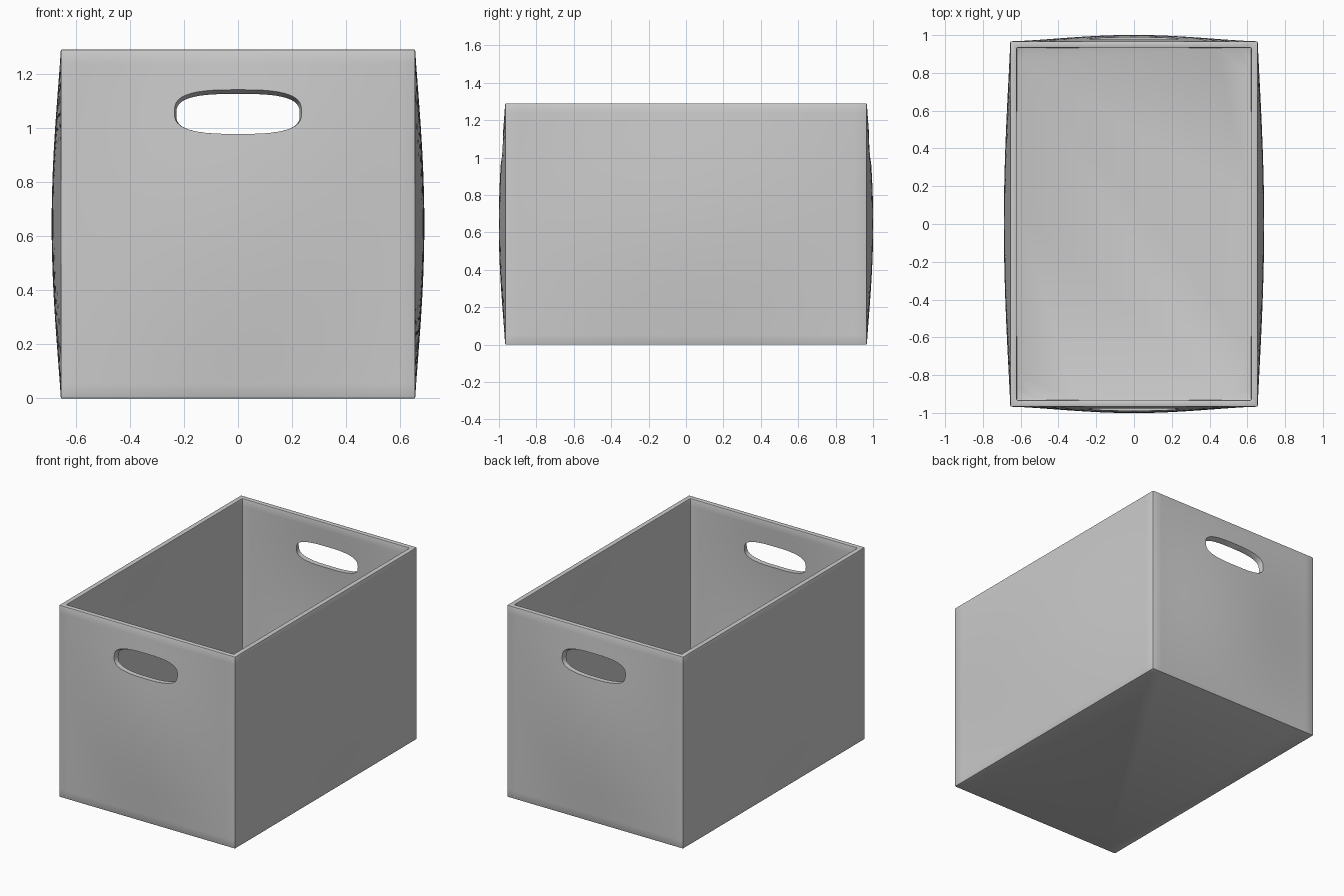
import bpy, bmesh, math

if "Cube" in bpy.data.objects:
    bpy.data.objects.remove(bpy.data.objects["Cube"])

H, HX, HY, BULGE, WALL, FLOOR = 1.29, 0.655, 0.967, 0.034, 0.034, 0.035
NX, NY, NZ = 20, 28, 24


def ring(bm, z, inset):
    """Rectangular wall loop at height z, bowed outwards mid-panel."""
    rise = math.sin(math.pi * z / H) ** 1.1 if 0 < z < H else 0
    hx, hy = HX - inset, HY - inset
    bow = lambda t, p: BULGE * rise * max(0, math.sin(math.pi * t)) ** p
    pts = []
    for s in (-1, 1):
        for i in range(NX):
            t = i / NX
            pts.append((-s * hx * (2 * t - 1), s * (hy + bow(t, 1.4))))
        for i in range(NY):
            t = i / NY
            pts.append((-s * (hx + bow(t, 1.1)), -s * hy * (2 * t - 1)))
    # start each half on the matching corner so that the loop closes
    return [bm.verts.new((x, y, z)) for x, y in pts]


def skin(bm, loops):
    """Join successive loops and cap both ends."""
    for a, b in zip(loops, loops[1:]):
        for i in range(len(a)):
            j = (i + 1) % len(a)
            bm.faces.new((a[i], a[j], b[j], b[i]))
    bm.faces.new(loops[0][::-1])
    bm.faces.new(loops[-1])


def finish(bm, name):
    bmesh.ops.recalc_face_normals(bm, faces=bm.faces)
    me = bpy.data.meshes.new(name)
    bm.to_mesh(me)
    bm.free()
    ob = bpy.data.objects.new(name, me)
    bpy.context.collection.objects.link(ob)
    return ob


# bin body: outer walls up, over the rim, inner walls down
bm = bmesh.new()
loops = [ring(bm, H * i / NZ, 0) for i in range(NZ + 1)]
loops += [ring(bm, H + (FLOOR - H) * i / NZ, WALL) for i in range(NZ + 1)]
skin(bm, loops)
body = finish(bm, "storage_bin")
bev = body.modifiers.new("soft_edges", 'BEVEL')
bev.width, bev.segments = 0.005, 2
bev.limit_method, bev.angle_limit = 'ANGLE', math.radians(40)

# handle cutters: rounded slots tapering inwards, one per end
bm = bmesh.new()
for s in (-1, 1):
    slot = []
    for y, w, top in ((1.06, 0.245, 1.165), (0.985, 0.236, 1.145),
                      (0.945, 0.228, 1.126), (0.86, 0.228, 1.126)):
        mid, h = (top + 0.978) / 2, (top - 0.978) / 2
        pts = []
        for i in range(48):
            a = 2 * math.pi * i / 48
            c, d = math.cos(a), math.sin(a)
            pts.append(bm.verts.new((
                math.copysign(abs(c) ** 0.68, c) * w, s * y,
                mid + math.copysign(abs(d) ** 0.68, d) * h)))
        slot.append(pts)
    skin(bm, slot)
cutter = finish(bm, "handle_cutter")
cutter.hide_render = True
cut = body.modifiers.new("handles", 'BOOLEAN')
cut.object, cut.operation, cut.solver = cutter, 'DIFFERENCE', 'EXACT'

# bake the cut and shade
bpy.context.view_layer.objects.active = body
body.select_set(True)
bpy.ops.object.convert(target='MESH')
bpy.data.objects.remove(cutter)
bpy.ops.object.shade_smooth_by_angle(angle=math.radians(30))
